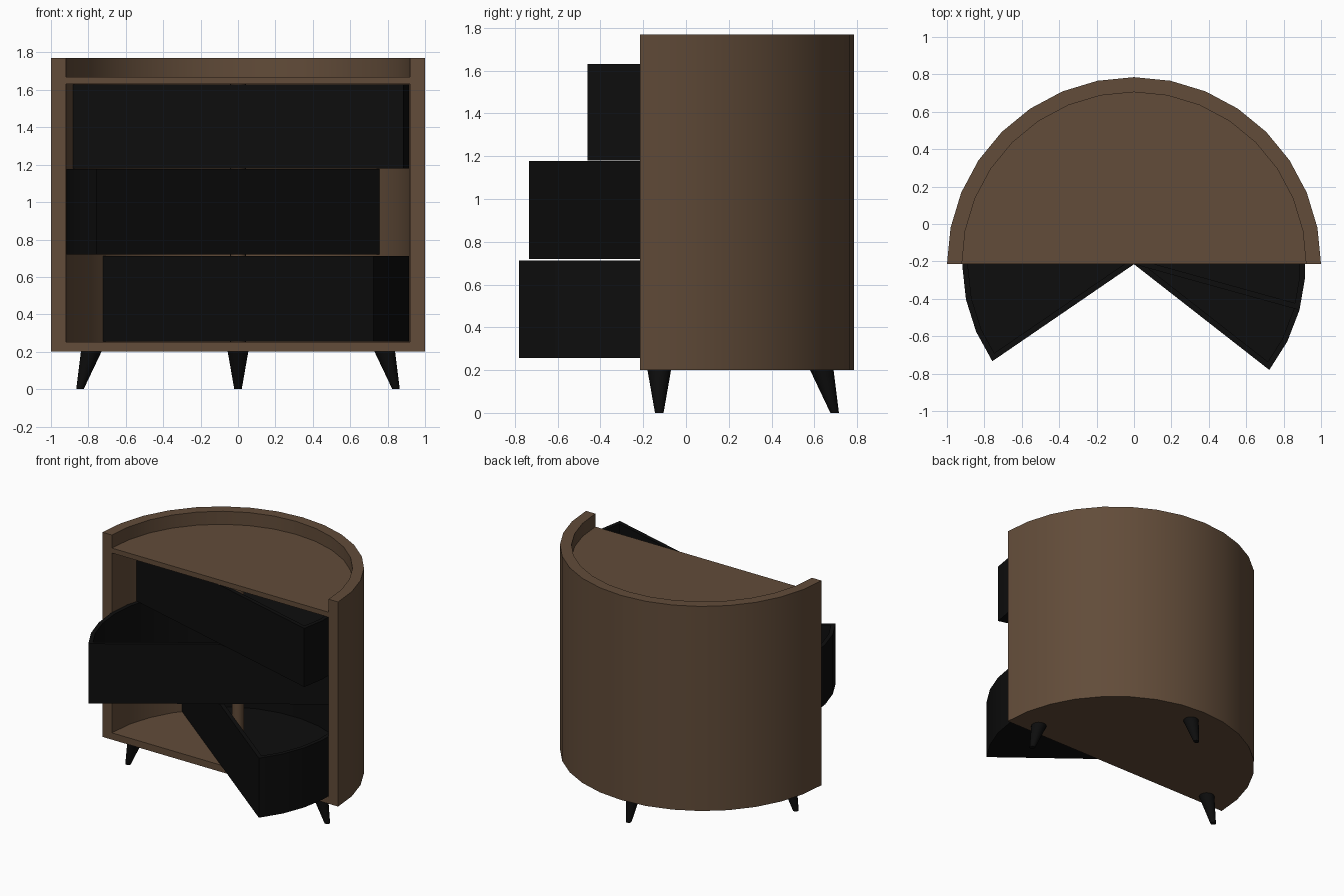
import bpy, bmesh, math
from mathutils import Vector

cube = bpy.data.objects.get("Cube")
if cube:
    bpy.data.objects.remove(cube)

CENTRE = Vector((0, -0.215, 0))   # middle of the flat front, pivot of the drawers
SEGMENTS = 16


def material(name, colour):
    m = bpy.data.materials.new(name)
    m.use_nodes = True
    m.diffuse_color = colour
    bsdf = next(n for n in m.node_tree.nodes if n.type == 'BSDF_PRINCIPLED')
    bsdf.inputs["Base Color"].default_value = colour
    bsdf.inputs["Roughness"].default_value = 0.6
    return m


wood = material("walnut wood", (0.122, 0.072, 0.041, 1))
black = material("matte black", (0.004, 0.004, 0.004, 1))


def finish(name, bm, mat, location=CENTRE, turn=0):
    bmesh.ops.recalc_face_normals(bm, faces=bm.faces)
    mesh = bpy.data.meshes.new(name)
    bm.to_mesh(mesh)
    bm.free()
    mesh.materials.append(mat)
    ob = bpy.data.objects.new(name, mesh)
    bpy.context.collection.objects.link(ob)
    ob.location = location
    ob.rotation_euler.z = math.radians(turn)
    bpy.ops.object.select_all(action='DESELECT')
    ob.select_set(True)
    bpy.context.view_layer.objects.active = ob
    bpy.ops.object.shade_smooth_by_angle(angle=math.radians(30))
    return ob


def arc(radius):
    steps = [math.pi * i / SEGMENTS for i in range(SEGMENTS + 1)]
    return [(radius * math.cos(a), radius * math.sin(a)) for a in steps]


def prism(outline, z0, z1):
    """Extrude a flat outline upward; returns the bmesh and its top face."""
    bm = bmesh.new()
    base = bm.faces.new([bm.verts.new((x, y, z0)) for x, y in outline])
    new = bmesh.ops.extrude_face_region(bm, geom=[base], use_keep_orig=True)["geom"]
    verts = [g for g in new if isinstance(g, bmesh.types.BMVert)]
    bmesh.ops.translate(bm, verts=verts, vec=(0, 0, z1 - z0))
    top = next(g for g in new if isinstance(g, bmesh.types.BMFace))
    bmesh.ops.recalc_face_normals(bm, faces=bm.faces)
    return bm, top


# Cabinet: curved wall, floor and recessed top
wall, _ = prism(arc(1.0) + arc(0.92)[::-1], 0.2, 1.77)
finish("curved_wall", wall, wood)
for name, z0, z1 in (("cabinet_floor", 0.2, 0.252), ("cabinet_top", 1.632, 1.67)):
    slab, _ = prism(arc(0.922), z0, z1)
    finish(name, slab, wood)


# Half-round open trays swung out about the pivot
def drawer(name, z0, z1, turn):
    bm, top = prism(arc(0.918), z0, z1)
    bmesh.ops.inset_individual(bm, faces=[top], thickness=0.03, use_even_offset=True)
    hollow = bmesh.ops.extrude_face_region(bm, geom=[top])["geom"]
    bm.faces.remove(top) if top.is_valid else None
    verts = [g for g in hollow if isinstance(g, bmesh.types.BMVert)]
    bmesh.ops.translate(bm, verts=verts, vec=(0, 0, z0 + 0.03 - z1))
    finish(name, bm, black, turn=turn)


drawer("lower_drawer", 0.256, 0.713, -38)
drawer("middle_drawer", 0.72, 1.178, 34.4)
drawer("upper_drawer", 1.18, 1.63, -15.5)

# Upright post inside the cabinet
post = bmesh.new()
bmesh.ops.create_cone(post, cap_ends=True, segments=16, radius1=0.042,
                      radius2=0.042, depth=1.39)
finish("inner_post", post, wood, (0, 0, 0.94))


# Tapered legs splayed outward
def leg(name, x, y, lean):
    bm = bmesh.new()
    bmesh.ops.create_cone(bm, cap_ends=True, segments=16, radius1=0.02,
                          radius2=0.055, depth=0.2)
    for v in bm.verts:
        if v.co.z < 0:
            v.co += Vector(lean)
    finish(name, bm, black, (x, y, 0.1))


for side, sx in (("left", 1), ("right", -1)):
    leg("front_leg_" + side, sx * 0.785, -0.125, (sx * 0.06, 0, 0))
leg("back_leg", 0, 0.635, (0, 0.06, 0))
